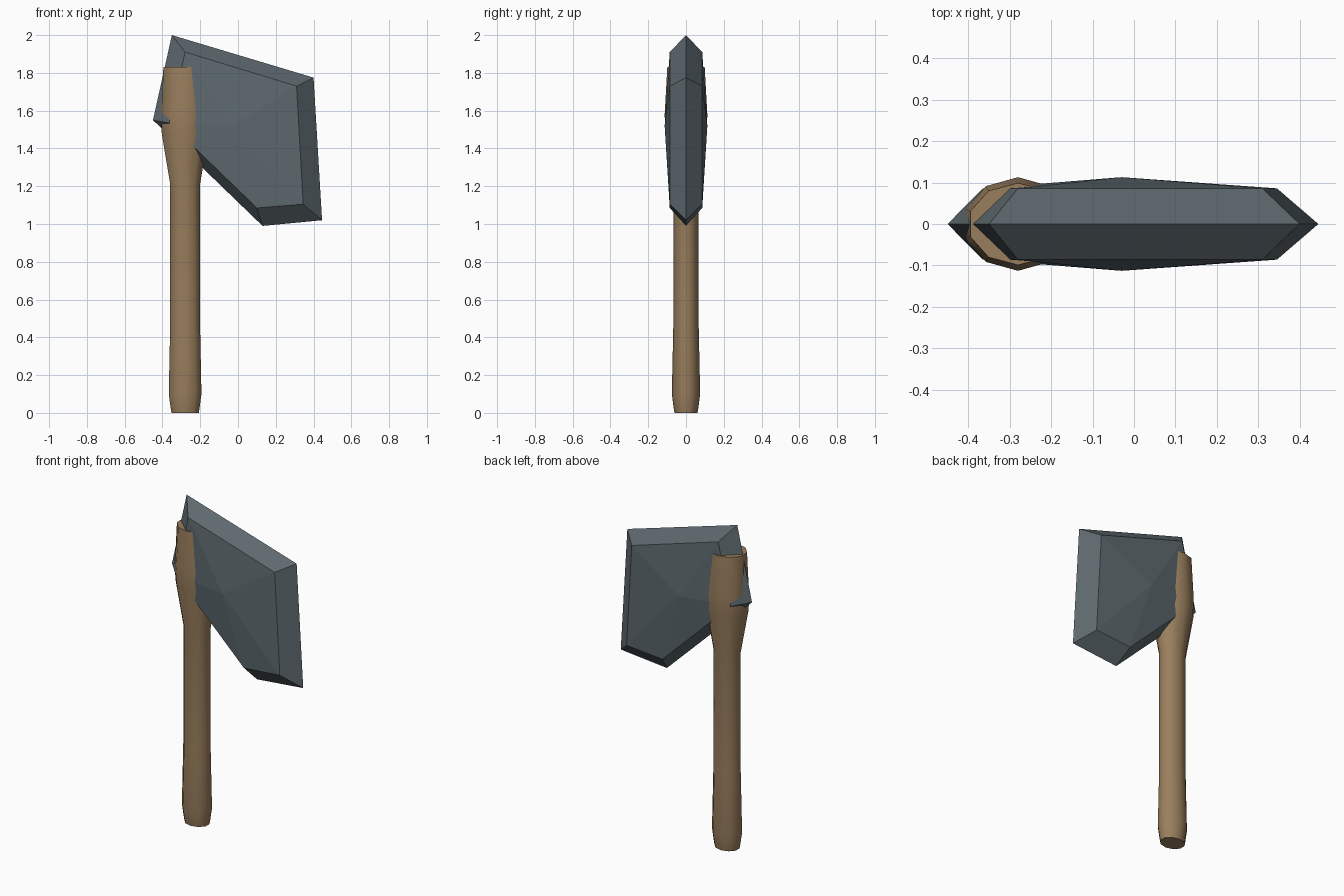
import bpy, bmesh
from math import sin, cos, pi, radians

if "Cube" in bpy.data.objects:
    bpy.data.objects.remove(bpy.data.objects["Cube"])


def finish(name, bm, colour):
    bmesh.ops.recalc_face_normals(bm, faces=bm.faces)
    me = bpy.data.meshes.new(name)
    bm.to_mesh(me)
    bm.free()
    ob = bpy.data.objects.new(name, me)
    bpy.context.collection.objects.link(ob)
    mat = bpy.data.materials.new(name + "_colour")
    mat.diffuse_color = (*colour, 1)
    mat.use_nodes = True
    mat.node_tree.nodes["Principled BSDF"].inputs["Base Color"].default_value = mat.diffuse_color
    me.materials.append(mat)
    return ob


# Stone head: sharp outline, bevelled inwards on both sides to a shallow peak
outer = [(-0.35, 2.0), (0.40, 1.775), (0.445, 1.02), (0.13, 0.99), (-0.45, 1.55)]
inner = [(-0.28, 1.91), (0.31, 1.73), (0.345, 1.105), (0.10, 1.085), (-0.365, 1.535)]
bm = bmesh.new()
rim = [bm.verts.new((x, 0, z)) for x, z in outer]
n = len(rim)
for side in (-1, 1):
    face = [bm.verts.new((x, side * 0.086, z)) for x, z in inner]
    peak = bm.verts.new((-0.03, side * 0.113, 1.52))
    for i in range(n):
        j = (i + 1) % n
        bm.faces.new((rim[i], rim[j], face[j], face[i]))
        bm.faces.new((face[i], face[j], peak))
finish("stone_head", bm, (0.11, 0.14, 0.155))

# Wooden handle: ten-sided oval rings (height, x radius, y radius)
rings = [(0, 0.076, 0.061), (0.03, 0.081, 0.066), (0.10, 0.091, 0.075), (0.47, 0.083, 0.067),
         (1.21, 0.083, 0.067), (1.48, 0.130, 0.110), (1.58, 0.132, 0.113), (1.83, 0.121, 0.099)]
SIDES = 10
bm = bmesh.new()
loops = [[bm.verts.new((-0.28 + rx * sin(2 * pi * k / SIDES), ry * cos(2 * pi * k / SIDES), z))
          for k in range(SIDES)] for z, rx, ry in rings]
for a, b in zip(loops, loops[1:]):
    for k in range(SIDES):
        m = (k + 1) % SIDES
        bm.faces.new((a[k], a[m], b[m], b[k]))
bm.faces.new(loops[0])
bm.faces.new(loops[-1])
handle = finish("handle", bm, (0.32, 0.21, 0.11))
bpy.context.view_layer.objects.active = handle
handle.select_set(True)
bpy.ops.object.shade_smooth_by_angle(angle=radians(45))
